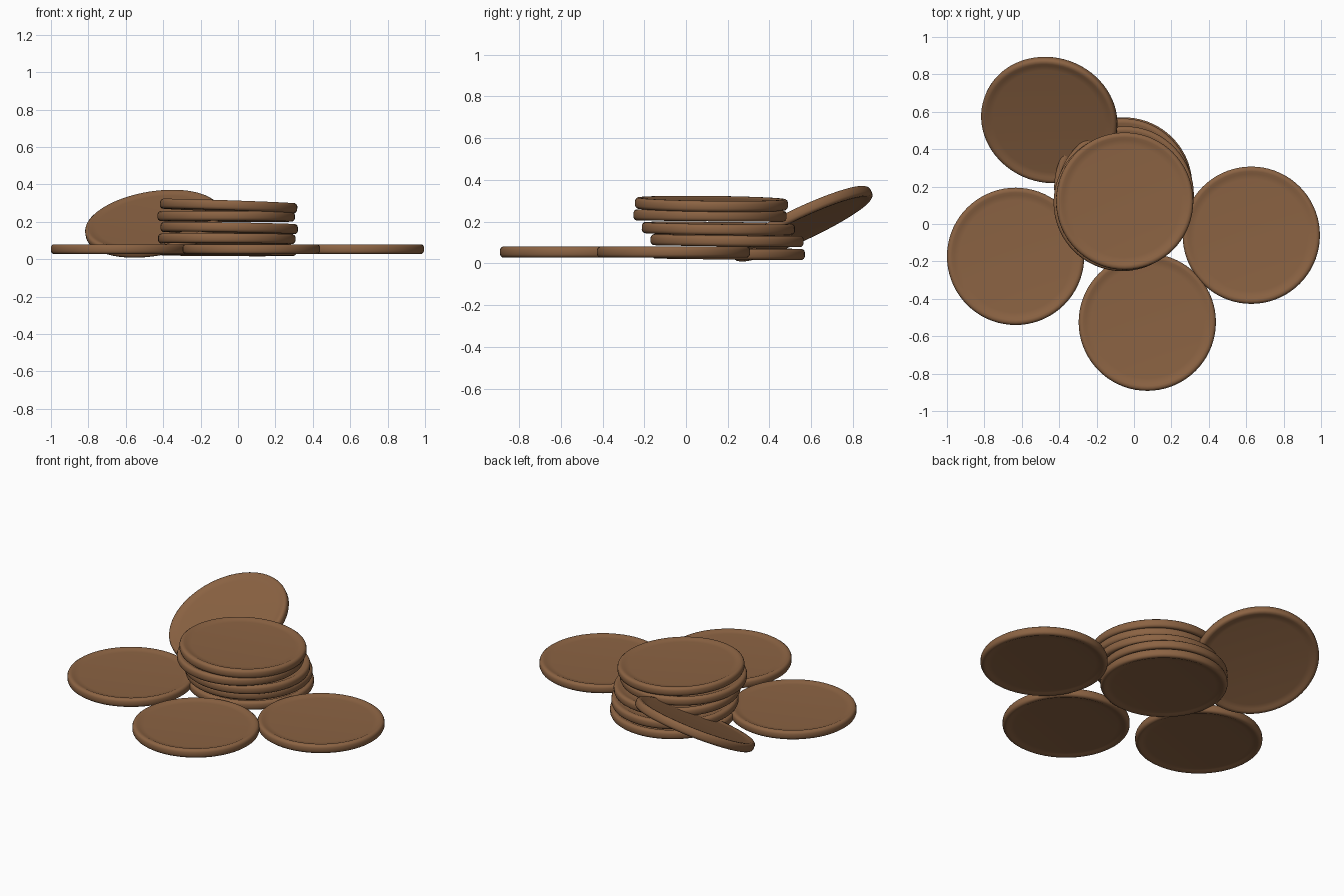
import bpy
import bmesh
import math
from mathutils import Vector, Matrix

cube = bpy.data.objects.get("Cube")
if cube:
    bpy.data.objects.remove(cube, do_unlink=True)

RADIUS = 0.367
HALF = 0.026
SEGMENTS = 72

# One brown for every disc
brown = bpy.data.materials.new("warm_brown")
brown.use_nodes = True
colour = (0.26, 0.125, 0.056, 1)
brown.diffuse_color = colour
bsdf = brown.node_tree.nodes["Principled BSDF"]
bsdf.inputs["Base Color"].default_value = colour
bsdf.inputs["Roughness"].default_value = 0.6


def disc_mesh():
    """Lathe a disc with a rounded edge and a shallow recess on both faces."""
    upper = [(0, HALF - 0.008), (0.3, HALF - 0.008), (0.328, HALF - 0.006),
             (0.341, HALF), (0.355, HALF), (0.363, HALF - 0.006),
             (RADIUS, HALF - 0.015)]
    profile = upper + [(r, -z) for r, z in reversed(upper)]
    bm = bmesh.new()
    verts = [bm.verts.new((r, 0, z)) for r, z in profile]
    edges = [bm.edges.new(pair) for pair in zip(verts, verts[1:])]
    bmesh.ops.spin(bm, geom=verts + edges, cent=(0, 0, 0), axis=(0, 0, 1),
                   angle=math.tau, steps=SEGMENTS)
    bmesh.ops.remove_doubles(bm, verts=bm.verts, dist=1e-5)
    bmesh.ops.recalc_face_normals(bm, faces=bm.faces)
    mesh = bpy.data.meshes.new("disc")
    bm.to_mesh(mesh)
    bm.free()
    mesh.materials.append(brown)
    mesh.shade_smooth()
    return mesh


shared = disc_mesh()


def place(name, centre, normal=(0, 0, 1)):
    disc = bpy.data.objects.new(name, shared)
    turn = Vector((0, 0, 1)).rotation_difference(Vector(normal).normalized())
    disc.matrix_world = Matrix.Translation(centre) @ turn.to_matrix().to_4x4()
    bpy.context.collection.objects.link(disc)


# Loose discs lying flat
place("flat_disc_right", (-0.633, -0.173, 0.054))
place("flat_disc_front", (0.071, -0.525, 0.054))
place("flat_disc_left", (0.627, -0.06, 0.054))

# Uneven stack, bottom to top
stack = [((-0.055, 0.203, 0.046), (0.005, 0.01, 1)),
         ((-0.06, 0.197, 0.109), (0.005, 0.012, 1)),
         ((-0.047, 0.155, 0.167), (0.016, 0.012, 1)),
         ((-0.063, 0.115, 0.229), (0.004, 0.01, 1)),
         ((-0.05, 0.122, 0.285), (0.034, 0.012, 1))]
for number, (centre, normal) in enumerate(stack, 1):
    place(f"stacked_disc_{number}", centre, normal)

# Disc leaning up at the back
place("leaning_disc", (-0.453, 0.556, 0.19), (-0.15, -0.42, 0.895))
